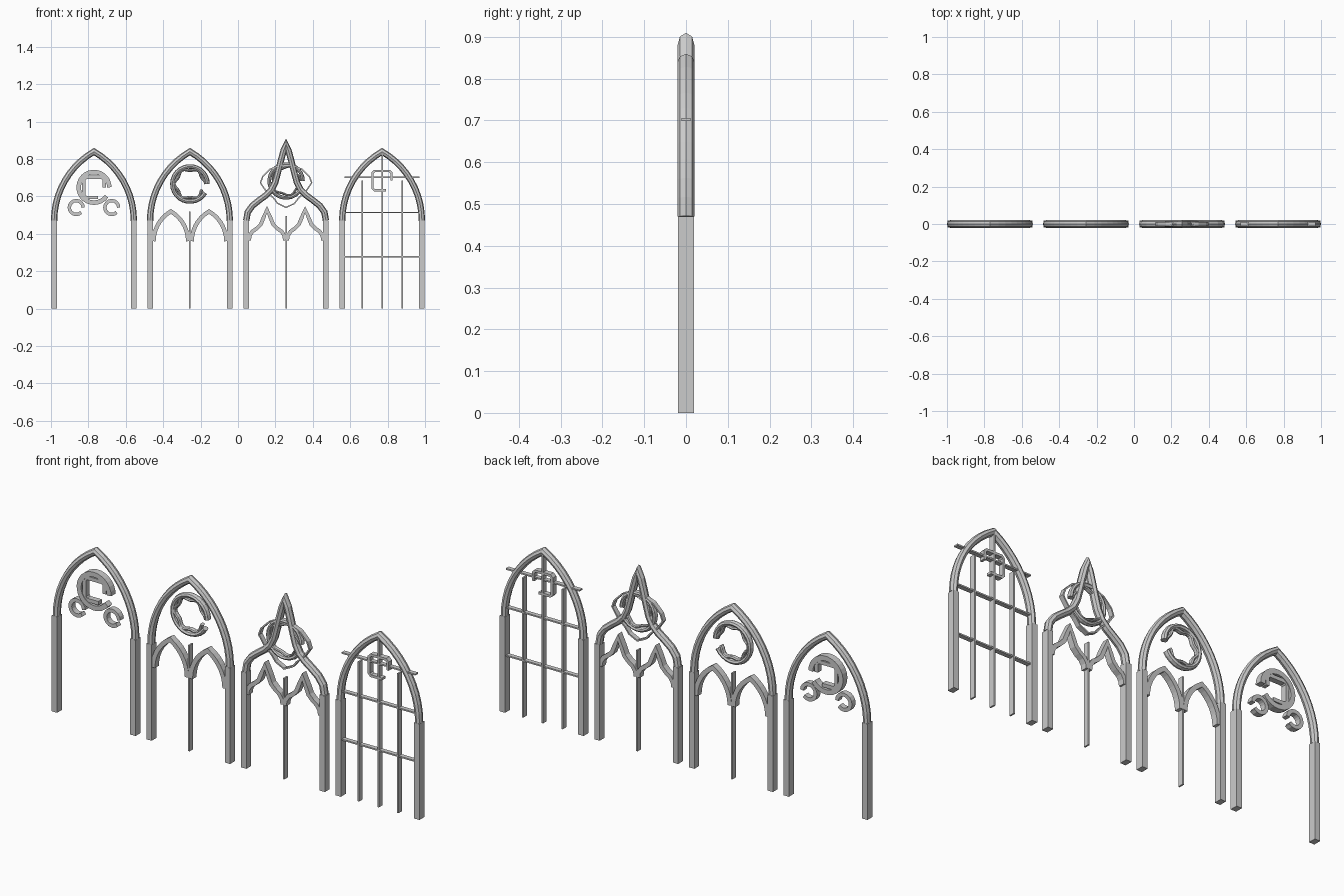
import bpy, bmesh
from math import sin, cos, pi, radians, sqrt
from mathutils import Vector

if "Cube" in bpy.data.objects:
    bpy.data.objects.remove(bpy.data.objects["Cube"])

SPRING, HALF = 0.47, 0.213


def finish(bm, name):
    bmesh.ops.recalc_face_normals(bm, faces=bm.faces)
    me = bpy.data.meshes.new(name)
    bm.to_mesh(me)
    bm.free()
    ob = bpy.data.objects.new(name, me)
    bpy.context.collection.objects.link(ob)
    return ob


def box(name, x0, x1, y, z0, z1):
    bm = bmesh.new()
    bmesh.ops.create_cube(bm, size=1)
    for v in bm.verts:
        v.co = ((x0 + x1) / 2 + v.co.x * (x1 - x0), v.co.y * 2 * y,
                (z0 + z1) / 2 + v.co.z * (z1 - z0))
    return finish(bm, name)


def rect(w, d):
    return [(-w, -d), (w, -d), (w, d), (-w, d)]


def octagon(w, d):
    return [(w * cos(i * pi / 4), d * sin(i * pi / 4)) for i in range(8)]


def sweep(name, pts, section, closed=False):
    """Mitred sweep of a (normal, y) section along an x-z path."""
    bm = bmesh.new()
    P = [Vector(p) for p in pts]
    n, rings = len(P), []
    for i, p in enumerate(P):
        a = P[i - 1] if (i or closed) else None
        b = P[(i + 1) % n] if (i < n - 1 or closed) else None
        t0 = (p - a).normalized() if a else (b - p).normalized()
        t1 = (b - p).normalized() if b else t0
        t = (t0 + t1).normalized()
        m = min(1 / max(t.dot(t0), 0.1), 1.8)
        rings.append([bm.verts.new((p.x - t.y * s * m, y, p.y + t.x * s * m))
                      for s, y in section])
    k = len(section)
    for i in range(n if closed else n - 1):
        r, q = rings[i], rings[(i + 1) % n]
        for j in range(k):
            bm.faces.new((r[j], r[(j + 1) % k], q[(j + 1) % k], q[j]))
    if not closed:
        bm.faces.new(rings[0])
        bm.faces.new(rings[-1])
    return finish(bm, name)


def mirrored(cx, left):
    """Left half path (ending at the apex) mirrored about cx."""
    return [(cx + x, z) for x, z in left] + [(cx - x, z) for x, z in left[-2::-1]]


def pointed(cx, a, z, n=10):
    """Equilateral pointed arch path."""
    return mirrored(cx, [(a - 2 * a * cos(pi / 3 * i / n),
                          z + 2 * a * sin(pi / 3 * i / n)) for i in range(n + 1)])


def foil(cx, cz, r, amp=0, lobes=0, sweep_deg=330, n=24, phase=0):
    """Open ring or lobed foil starting at the right side."""
    out = []
    for i in range(n + 1):
        t = radians(sweep_deg) * i / n
        q = r + amp * cos(lobes * (t - phase))
        out.append((cx + q * cos(t), cz + q * sin(t)))
    return out


def open_square(cx, cz, h):
    """Square foil with clipped corners, open at the lower right."""
    c = 0.8 * h
    p = [(h, 0), (h, c), (c, h), (-c, h), (-h, c), (-h, -c), (-c, -h), (c * 0.5, -h)]
    return [(cx + x, cz + z) for x, z in p]


def frame(cx, tag, path):
    for side, s in (("left", -1), ("right", 1)):
        x = cx + s * HALF
        box(f"{tag}_{side}_jamb", x - 0.0145, x + 0.0145, 0.019, 0, SPRING)
    sweep(f"{tag}_arch", path, octagon(0.017, 0.0205))


# plate tracery window: three pierced rings under a pointed arch
cx = -0.77
frame(cx, "plate", pointed(cx, HALF, SPRING))
sweep("plate_ring", foil(cx, 0.648, 0.082, sweep_deg=325), rect(0.012, 0.017))
sweep("plate_square_foil", open_square(cx, 0.648, 0.054), rect(0.009, 0.014))
for s in (-1, 1):
    sweep("plate_small_ring", foil(cx + s * 0.095, 0.54, 0.037, sweep_deg=315, n=14),
          rect(0.009, 0.014))

# bar tracery window: two pointed lights and a six-lobed rose
cx = -0.257
frame(cx, "bar", pointed(cx, HALF, SPRING))
for s in (-1, 1):
    arch = pointed(cx + s * 0.102, 0.092, 0.36, 7)
    sweep("bar_light_arch", arch, rect(0.011, 0.0155))
sweep("bar_ring", foil(cx, 0.666, 0.094, sweep_deg=330), octagon(0.012, 0.0165))
sweep("bar_six_foil", foil(cx, 0.666, 0.078, 0.007, 6, 335, 36), octagon(0.008, 0.013))
box("bar_mullion", cx - 0.004, cx + 0.004, 0.014, 0, 0.52)

# flowing ogee window
cx = 0.257
ogee = [(-HALF, SPRING), (-0.205, 0.515), (-0.18, 0.55), (-0.145, 0.578), (-0.108, 0.605),
        (-0.078, 0.635), (-0.058, 0.675), (-0.043, 0.73), (-0.028, 0.79), (-0.013, 0.845),
        (0, 0.879)]
frame(cx, "ogee", mirrored(cx, ogee))
light = [(-0.096, 0.365), (-0.092, 0.39), (-0.078, 0.412), (-0.055, 0.428), (-0.033, 0.45),
         (-0.018, 0.487), (0, 0.53)]
for s in (-1, 1):
    sweep("ogee_light_arch", mirrored(cx + s * 0.102, light), rect(0.01, 0.0155))
sweep("ogee_ring", foil(cx, 0.682, 0.09, sweep_deg=330), octagon(0.01, 0.015))
sweep("ogee_five_foil", foil(cx, 0.682, 0.074, 0.006, 5, 335, 30), octagon(0.006, 0.012))
leaf = [(0, 0.54), (-0.045, 0.562), (-0.068, 0.592), (-0.105, 0.625), (-0.137, 0.672),
        (-0.125, 0.705), (-0.085, 0.745), (-0.04, 0.763)]
loop = [(cx + x, z) for x, z in leaf] + [(cx - x, z) for x, z in leaf[:0:-1]]
sweep("ogee_flowing_loop", loop, rect(0.0035, 0.012), closed=True)
box("ogee_mullion", cx - 0.004, cx + 0.004, 0.014, 0, 0.495)

# grid window with mullions and cross bars
cx = 0.77
frame(cx, "grid", pointed(cx, HALF, SPRING))
for dx, top in ((-0.107, 0.685), (0, 0.83), (0.107, 0.685)):
    box("grid_mullion", cx + dx - 0.004, cx + dx + 0.004, 0.014, 0, top)
for z in (0.277, 0.513, 0.702):
    box("grid_cross_bar", cx - 0.2, cx + 0.2, 0.011, z - 0.0035, z + 0.0035)
sweep("grid_square_foil", open_square(cx, 0.684, 0.051), rect(0.006, 0.013))
